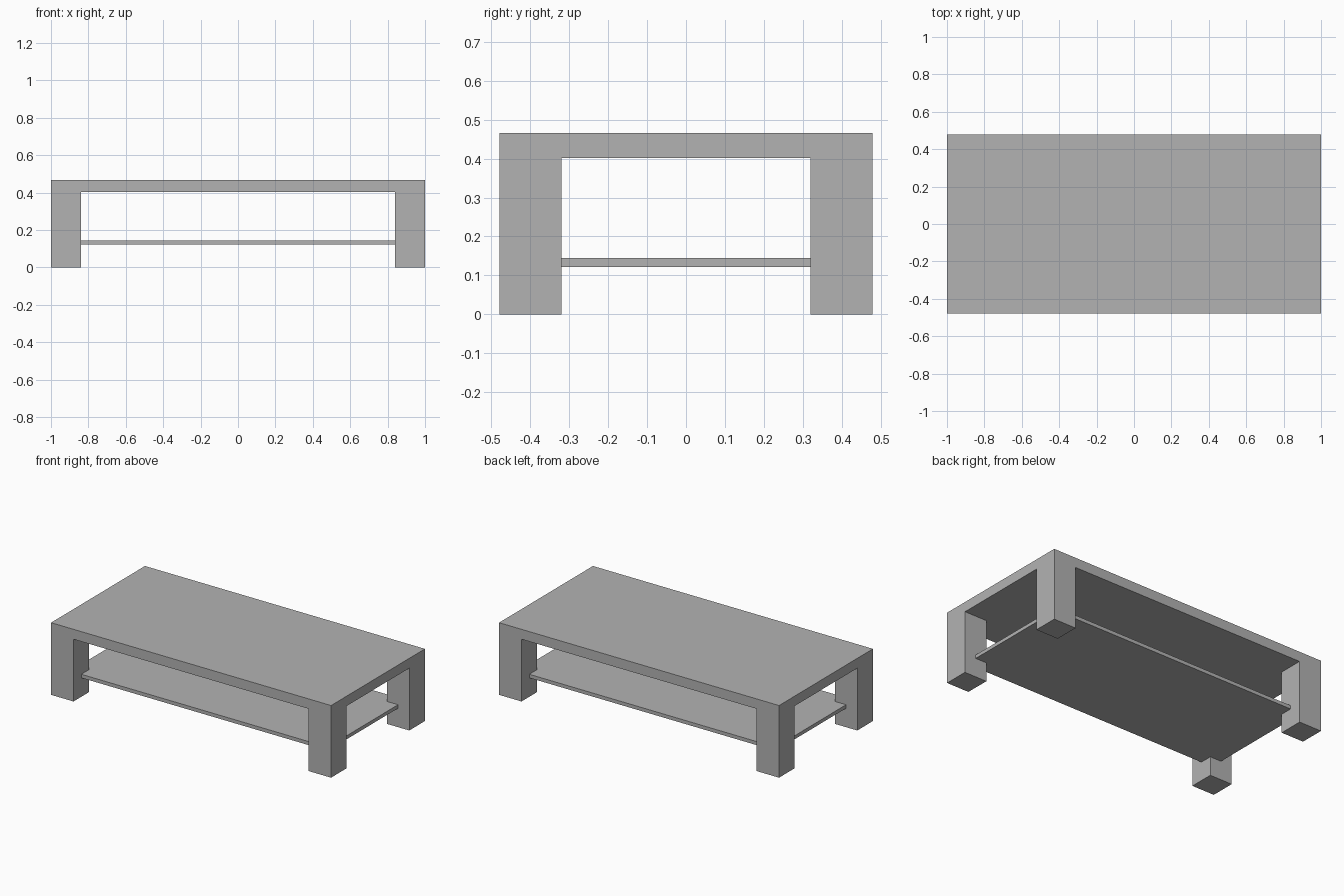
import bpy
from mathutils import Vector

cube = bpy.data.objects.get("Cube")
if cube:
    bpy.data.objects.remove(cube, do_unlink=True)

# Single plain grey finish
GREY = (0.45, 0.45, 0.45, 1)
mat = bpy.data.materials.new("plain grey")
mat.use_nodes = True
mat.diffuse_color = GREY
mat.node_tree.nodes["Principled BSDF"].inputs["Base Color"].default_value = GREY

HALF_X, HALF_Y, HEIGHT = 1.0, 0.479, 0.466
LEG = 0.16
TOP_UNDERSIDE = 0.402


def box(name, low, high):
    low, high = Vector(low), Vector(high)
    bpy.ops.mesh.primitive_cube_add(size=1, location=(low + high) / 2)
    obj = bpy.context.object
    obj.name = name
    obj.scale = high - low
    bpy.ops.object.transform_apply(location=False, rotation=False, scale=True)
    obj.data.materials.append(mat)
    return obj


# Thick table top
box("table_top", (-HALF_X, -HALF_Y, TOP_UNDERSIDE), (HALF_X, HALF_Y, HEIGHT))

# Square legs flush with the corners
for y_name, sy in (("front", -1), ("back", 1)):
    for x_name, sx in (("left", 1), ("right", -1)):
        cx, cy = sx * (HALF_X - LEG / 2), sy * (HALF_Y - LEG / 2)
        box(f"{y_name}_{x_name}_leg",
            (cx - LEG / 2, cy - LEG / 2, 0),
            (cx + LEG / 2, cy + LEG / 2, TOP_UNDERSIDE))

# Thin shelf running between the leg centres
sx, sy = HALF_X - LEG / 2, HALF_Y - LEG / 2
box("lower_shelf", (-sx, -sy, 0.122), (sx, sy, 0.145))
